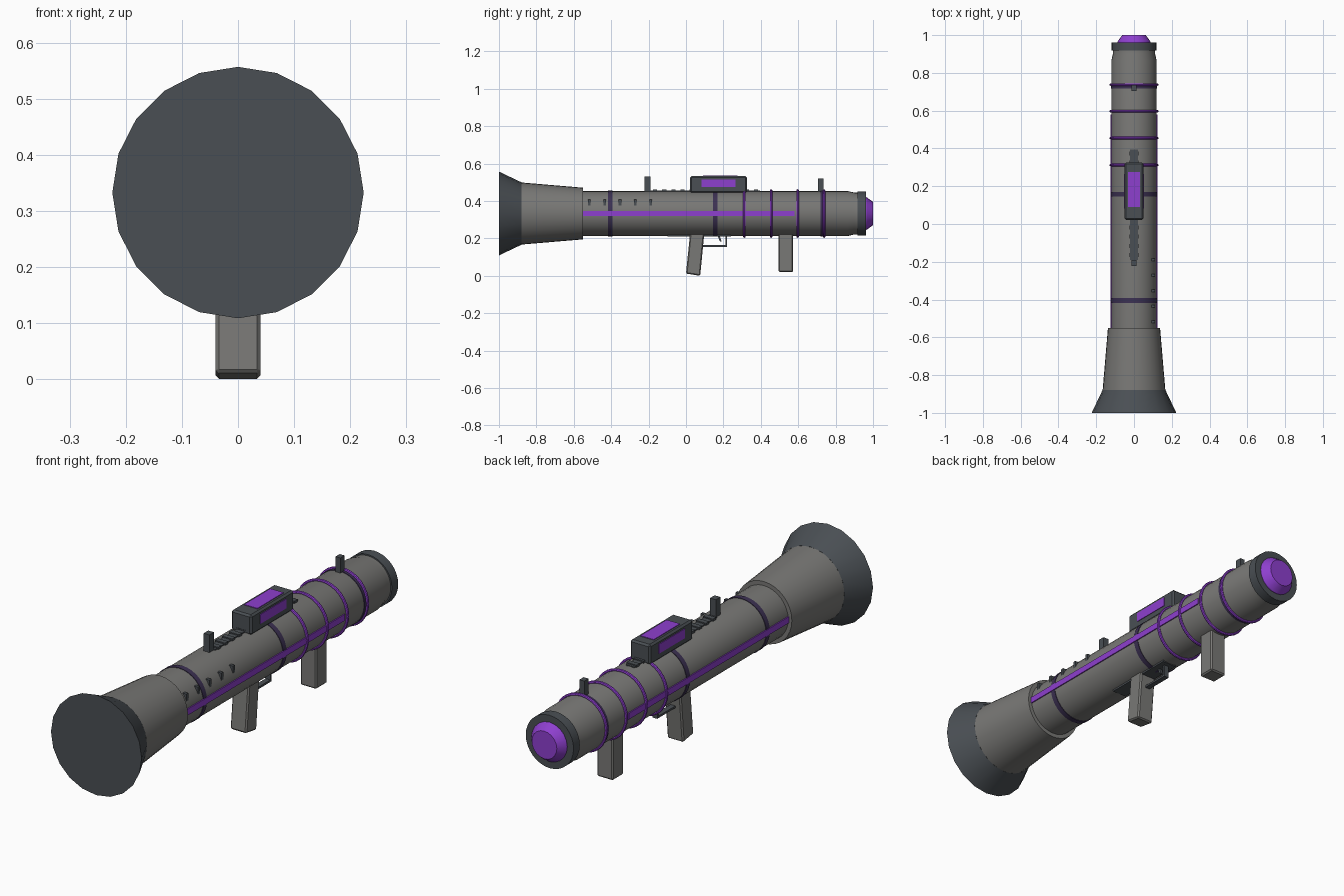
import bpy, bmesh, math
from mathutils import Matrix

if "Cube" in bpy.data.objects:
    bpy.data.objects.remove(bpy.data.objects["Cube"])

AXIS_Z = 0.333


def material(name, rgb):
    m = bpy.data.materials.new(name)
    m.diffuse_color = (*rgb, 1)
    m.use_nodes = True
    m.node_tree.nodes["Principled BSDF"].inputs["Base Color"].default_value = m.diffuse_color
    return m


GREY = material("warm_grey", (0.19, 0.188, 0.18))
DARK = material("slate", (0.068, 0.078, 0.088))
PURPLE = material("bright_purple", (0.27, 0.05, 0.62))
BAND = material("dark_purple", (0.045, 0.03, 0.085))


def finish(name, bm, mat, smooth=False):
    bmesh.ops.recalc_face_normals(bm, faces=bm.faces[:])
    me = bpy.data.meshes.new(name)
    bm.to_mesh(me)
    bm.free()
    me.materials.append(mat)
    ob = bpy.data.objects.new(name, me)
    bpy.context.collection.objects.link(ob)
    if smooth:
        bpy.ops.object.select_all(action='DESELECT')
        ob.select_set(True)
        bpy.context.view_layer.objects.active = ob
        bpy.ops.object.shade_smooth_by_angle(angle=math.radians(25))
    return ob


def lathe(name, profile, mat, sides=32):
    """Closed solid of revolution round the barrel axis from (y, radius) points."""
    bm = bmesh.new()
    rings = []
    for y, r in profile:
        rings.append([bm.verts.new((r * math.sin(a), y, AXIS_Z + r * math.cos(a)))
                      for a in (2 * math.pi * i / sides for i in range(sides))])
    for a, b in zip(rings, rings[1:]):
        for i in range(sides):
            j = (i + 1) % sides
            bm.faces.new((a[i], a[j], b[j], b[i]))
    bm.faces.new(rings[0])
    bm.faces.new(rings[-1])
    return finish(name, bm, mat, True)


def box(name, x, y, z, mat, bevel=0.0):
    """Box from (min, max) ranges."""
    bm = bmesh.new()
    size = [b - a for a, b in (x, y, z)]
    mid = [(a + b) / 2 for a, b in (x, y, z)]
    bmesh.ops.create_cube(bm, size=1, matrix=Matrix.Translation(mid) @ Matrix.Diagonal((*size, 1)))
    if bevel:
        bmesh.ops.bevel(bm, geom=bm.edges[:], offset=bevel, segments=1, affect='EDGES')
    return finish(name, bm, mat)


def side_prism(name, outline, half_width, mat, bevel=0.0):
    """Side outline of (y, z) points, extruded across x."""
    bm = bmesh.new()
    face = bm.faces.new([bm.verts.new((-half_width, y, z)) for y, z in outline])
    ext = bmesh.ops.extrude_face_region(bm, geom=[face])
    for v in ext["geom"]:
        if isinstance(v, bmesh.types.BMVert):
            v.co.x = half_width
    if bevel:
        bmesh.ops.bevel(bm, geom=bm.edges[:], offset=bevel, segments=1, affect='EDGES')
    return finish(name, bm, mat)


# Barrel, exhaust cone and flared bell
lathe("barrel", [(-0.6, 0.12), (0.865, 0.12), (0.90, 0.112), (0.925, 0.112)], GREY)
lathe("exhaust_cone", [(-0.88, 0.166), (-0.55, 0.138)], GREY)
lathe("flared_bell", [(-1.0, 0.224), (-0.88, 0.167)], DARK, 20)

# Muzzle collar and glowing tip
lathe("muzzle_collar", [(0.918, 0.118), (0.962, 0.118)], DARK)
lathe("muzzle_tip", [(0.955, 0.088), (0.966, 0.087), (1.0, 0.062)], PURPLE, 20)

# Dark bands and raised coils
for i, y in enumerate((-0.405, 0.157, 0.73)):
    lathe(f"band_{i}", [(y - 0.012, 0.1225), (y + 0.012, 0.1225)], BAND)
for i, y in enumerate((0.312, 0.455, 0.597, 0.738)):
    prof = [(y + 0.007 * math.cos(a), 0.123 + 0.007 * math.sin(a))
            for a in (math.pi * k / 4 for k in range(-1, 6))]
    lathe(f"coil_{i}", prof, PURPLE)

# Side stripes, mirrored
for side, s in (("right", 1), ("left", -1)):
    box(f"{side}_stripe", sorted((s * 0.116, s * 0.1235)), (-0.55, 0.58), (0.319, 0.347), PURPLE)
    box(f"{side}_scope_panel", sorted((s * 0.045, s * 0.053)), (0.083, 0.265), (0.474, 0.516), PURPLE)

# Vent slots on the right only
for i in range(5):
    y = -0.517 + i * 0.082
    box(f"vent_{i}", (0.09, 0.112), (y - 0.007, y + 0.007), (0.37, 0.408), DARK)

# Top rail with rungs
box("rail", (-0.02, 0.02), (-0.19, 0.395), (0.44, 0.456), DARK)
for i in range(12):
    y = -0.165 + i * 0.049
    box(f"rail_rung_{i}", (-0.025, 0.025), (y - 0.011, y + 0.011), (0.45, 0.461), DARK)

# Scope with top panel
box("scope", (-0.05, 0.05), (0.022, 0.325), (0.443, 0.533), DARK, 0.008)
box("scope_top_panel", (-0.033, 0.033), (0.09, 0.275), (0.528, 0.536), PURPLE)

# Iron sights
box("rear_sight", (-0.014, 0.014), (-0.222, -0.19), (0.452, 0.531), DARK)
box("front_sight", (-0.012, 0.012), (0.705, 0.735), (0.452, 0.52), DARK)

# Grips and receiver plate
side_prism("pistol_grip", [(0.022, 0.23), (0.098, 0.23), (0.076, 0.0), (0.0, 0.012)], 0.04, GREY, 0.006)
box("fore_grip", (-0.04, 0.04), (0.495, 0.573), (0.02, 0.23), GREY, 0.006)
box("receiver_plate", (-0.035, 0.035), (-0.1, 0.24), (0.211, 0.225), DARK)

# Trigger and guard
box("guard_bar", (-0.012, 0.012), (0.088, 0.22), (0.155, 0.164), DARK)
box("guard_post", (-0.012, 0.012), (0.211, 0.22), (0.155, 0.215), DARK)
side_prism("trigger", [(0.168, 0.215), (0.18, 0.215), (0.19, 0.185), (0.182, 0.183)], 0.007, DARK)
